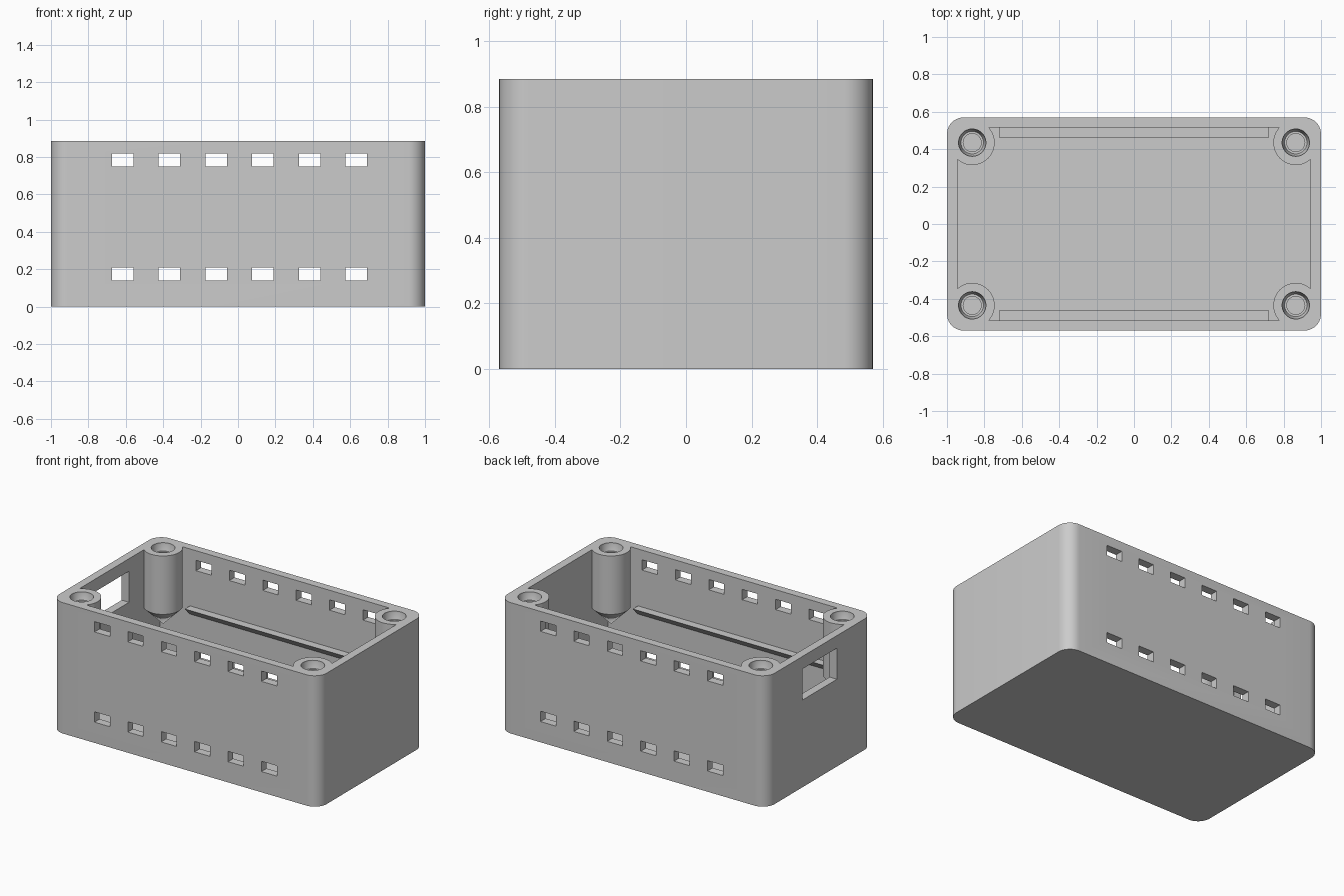
import bpy, bmesh, math
from mathutils import Matrix

W, D, H = 1.0, 0.57, 0.885        # half width, half depth, height
IN_X, IN_Y, FLOOR = 0.945, 0.515, 0.06
POST_X, POST_Y, POST_R = 0.865, 0.435, 0.12

old = bpy.data.objects.get("Cube")
if old:
    bpy.data.objects.remove(old, do_unlink=True)

grey = bpy.data.materials.new("plain grey")
grey.use_nodes = True
grey.diffuse_color = (0.6, 0.6, 0.6, 1)
grey.node_tree.nodes["Principled BSDF"].inputs["Base Color"].default_value = (0.6, 0.6, 0.6, 1)


def make(name, bm):
    bmesh.ops.recalc_face_normals(bm, faces=bm.faces)
    mesh = bpy.data.meshes.new(name)
    bm.to_mesh(mesh)
    bm.free()
    mesh.materials.append(grey)
    obj = bpy.data.objects.new(name, mesh)
    bpy.context.collection.objects.link(obj)
    return obj


def add_box(bm, x0, x1, y0, y1, z0, z1):
    mat = Matrix.Translation(((x0 + x1) / 2, (y0 + y1) / 2, (z0 + z1) / 2))
    mat = mat @ Matrix.Diagonal((x1 - x0, y1 - y0, z1 - z0, 1))
    return bmesh.ops.create_cube(bm, size=1, matrix=mat)["verts"]


def add_lathe(bm, profile, cx, cy, sides=48):
    """Closed solid from (radius, z) points that start and end on the axis."""
    rings = []
    for r, z in profile:
        if r == 0:
            rings.append([bm.verts.new((cx, cy, z))] * sides)
        else:
            rings.append([bm.verts.new((cx + r * math.cos(math.tau * i / sides),
                                        cy + r * math.sin(math.tau * i / sides), z))
                          for i in range(sides)])
    for a, b in zip(rings, rings[1:]):
        for i in range(sides):
            j = (i + 1) % sides
            loop = list(dict.fromkeys((a[i], a[j], b[j], b[i])))
            bm.faces.new(loop)


def combine(body, tool, operation):
    mod = body.modifiers.new(tool.name, "BOOLEAN")
    mod.object, mod.operation, mod.solver = tool, operation, "EXACT"
    tool.hide_render = True
    bpy.context.view_layer.objects.active = body
    bpy.ops.object.modifier_apply(modifier=mod.name)
    bpy.data.objects.remove(tool, do_unlink=True)


# Outer shell with rounded upright corners
bm = bmesh.new()
add_box(bm, -W, W, -D, D, 0, H)
upright = [e for e in bm.edges if abs(e.verts[0].co.z - e.verts[1].co.z) > 0.1]
bmesh.ops.bevel(bm, geom=upright, offset=0.09, segments=10, profile=0.5, affect="EDGES")
body = make("enclosure_body", bm)

# Open cavity
bm = bmesh.new()
add_box(bm, -IN_X, IN_X, -IN_Y, IN_Y, FLOOR, H + 0.2)
combine(body, make("cavity_cutter", bm), "DIFFERENCE")

# Corner screw posts with pointed lower ends
corners = [(sx * POST_X, sy * POST_Y) for sx in (-1, 1) for sy in (-1, 1)]
bm = bmesh.new()
for x, y in corners:
    add_lathe(bm, [(0, 0.37), (POST_R, 0.49), (POST_R, H), (0, H)], x, y)
combine(body, make("screw_posts", bm), "UNION")

# Stepped screw holes
bm = bmesh.new()
for x, y in corners:
    add_lathe(bm, [(0, 0.58), (0.048, 0.58), (0.048, H - 0.05), (0.06, H - 0.05),
                   (0.073, H - 0.01), (0.073, H + 0.1), (0, H + 0.1)], x, y)
combine(body, make("screw_hole_cutter", bm), "DIFFERENCE")

# Long ledges on the inner walls, sloping underneath
bm = bmesh.new()
for s in (-1, 1):
    section = [(IN_Y - 0.055, 0.5), (IN_Y + 0.02, 0.5),
               (IN_Y + 0.02, 0.425), (IN_Y, 0.445)]
    face = bm.faces.new([bm.verts.new((-0.72, s * y, z)) for y, z in section])
    grown = bmesh.ops.extrude_face_region(bm, geom=[face], use_keep_orig=True)["geom"]
    bmesh.ops.translate(bm, vec=(1.44, 0, 0),
                        verts=[v for v in grown if isinstance(v, bmesh.types.BMVert)])
combine(body, make("inner_ledges", bm), "UNION")

# Two rows of vent slots through front and back
bm = bmesh.new()
for z in (0.14, 0.75):
    for i in range(6):
        x = -0.675 + 0.25 * i
        add_box(bm, x, x + 0.115, -D - 0.1, D + 0.1, z, z + 0.07)
combine(body, make("vent_cutter", bm), "DIFFERENCE")

# Cable window in one end wall
bm = bmesh.new()
add_box(bm, -W - 0.1, -IN_X + 0.03, -0.185, 0.185, 0.59, 0.8)
combine(body, make("window_cutter", bm), "DIFFERENCE")

# Smooth the curved walls, keep the edges crisp
bpy.ops.object.select_all(action="DESELECT")
body.select_set(True)
bpy.context.view_layer.objects.active = body
bpy.ops.object.shade_smooth_by_angle(angle=math.radians(25))
